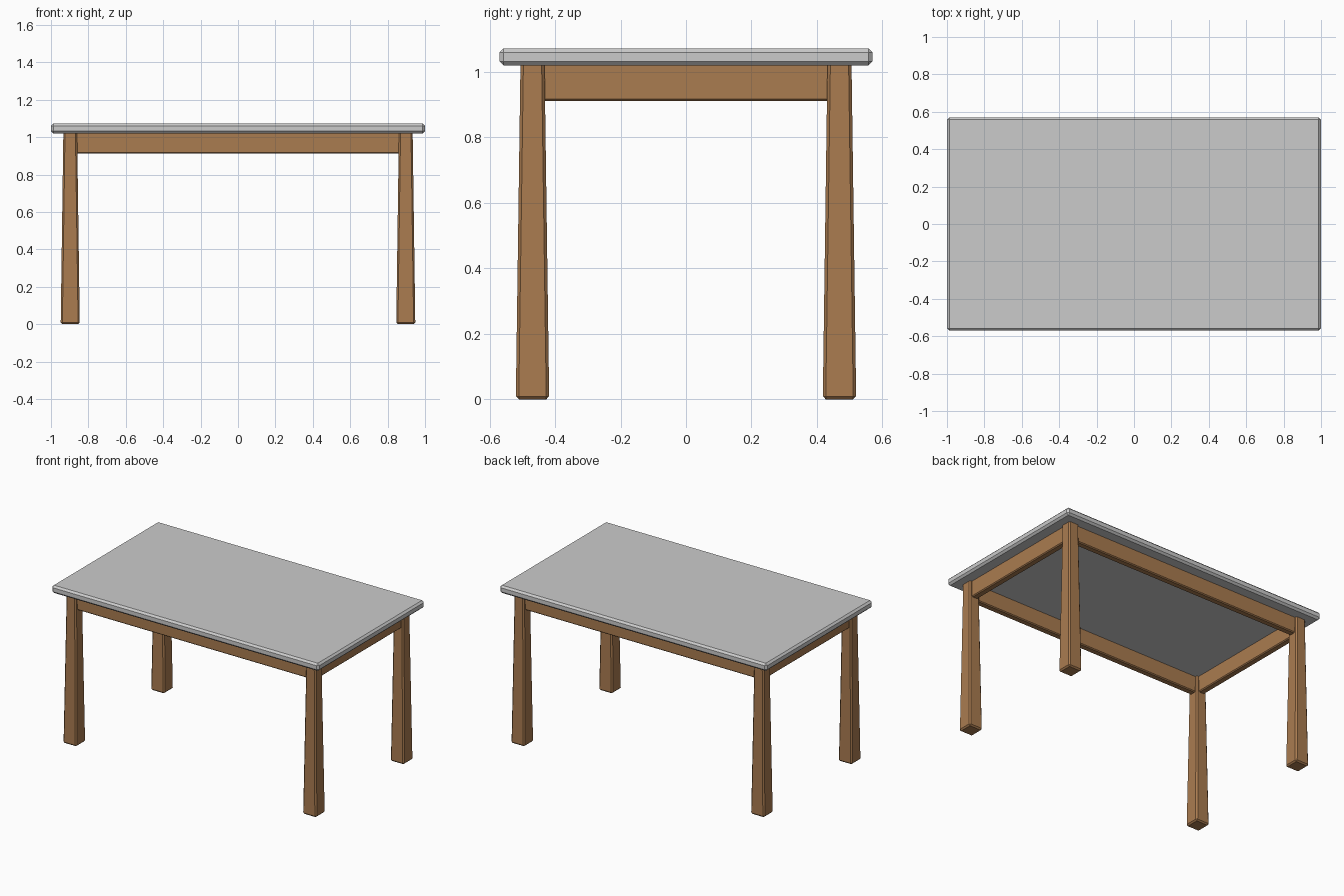
import bpy, bmesh

if "Cube" in bpy.data.objects:
    bpy.data.objects.remove(bpy.data.objects["Cube"])

LEG_X, LEG_Y = 0.897, 0.469
TOP_Z, UNDER_Z, APRON_Z = 1.072, 1.02, 0.912

wood = bpy.data.materials.new("wood")
wood.diffuse_color = (0.40, 0.20, 0.08, 1)
wood.use_nodes = True
wood.node_tree.nodes["Principled BSDF"].inputs["Base Color"].default_value = wood.diffuse_color


def block(name, center, size, bevel, mat=None, taper=1.0):
    """Chamfered box; taper scales the upper face."""
    bm = bmesh.new()
    bmesh.ops.create_cube(bm, size=1)
    for v in bm.verts:
        s = taper if v.co.z > 0 else 1.0
        v.co.x *= size[0] * s
        v.co.y *= size[1] * s
        v.co.z *= size[2]
    bmesh.ops.bevel(bm, geom=bm.edges[:], offset=bevel, segments=1,
                    profile=0.5, affect='EDGES')
    mesh = bpy.data.meshes.new(name)
    bm.to_mesh(mesh)
    bm.free()
    ob = bpy.data.objects.new(name, mesh)
    ob.location = center
    if mat:
        mesh.materials.append(mat)
    bpy.context.collection.objects.link(ob)
    return ob


# Tabletop slab
block("tabletop", (0, 0, (TOP_Z + UNDER_Z) / 2),
      (2.0, 1.14, TOP_Z - UNDER_Z), 0.0125)

# Four legs, narrowing upwards
leg_h = UNDER_Z + 0.01
for sx, side in ((-1, "left"), (1, "right")):
    for sy, end in ((-1, "front"), (1, "back")):
        block(f"{end}_{side}_leg", (sx * LEG_X, sy * LEG_Y, leg_h / 2),
              (0.102, 0.102, leg_h), 0.009, wood, taper=0.72)

# Aprons joining the legs under the top
apron_h = UNDER_Z + 0.01 - APRON_Z
apron_mid = APRON_Z + apron_h / 2
for s, long_name, short_name in ((-1, "front_apron", "left_apron"),
                                 (1, "back_apron", "right_apron")):
    block(long_name, (0, s * LEG_Y, apron_mid),
          (2 * LEG_X, 0.045, apron_h), 0.006, wood)
    block(short_name, (s * LEG_X, 0, apron_mid),
          (0.045, 2 * LEG_Y, apron_h), 0.006, wood)
